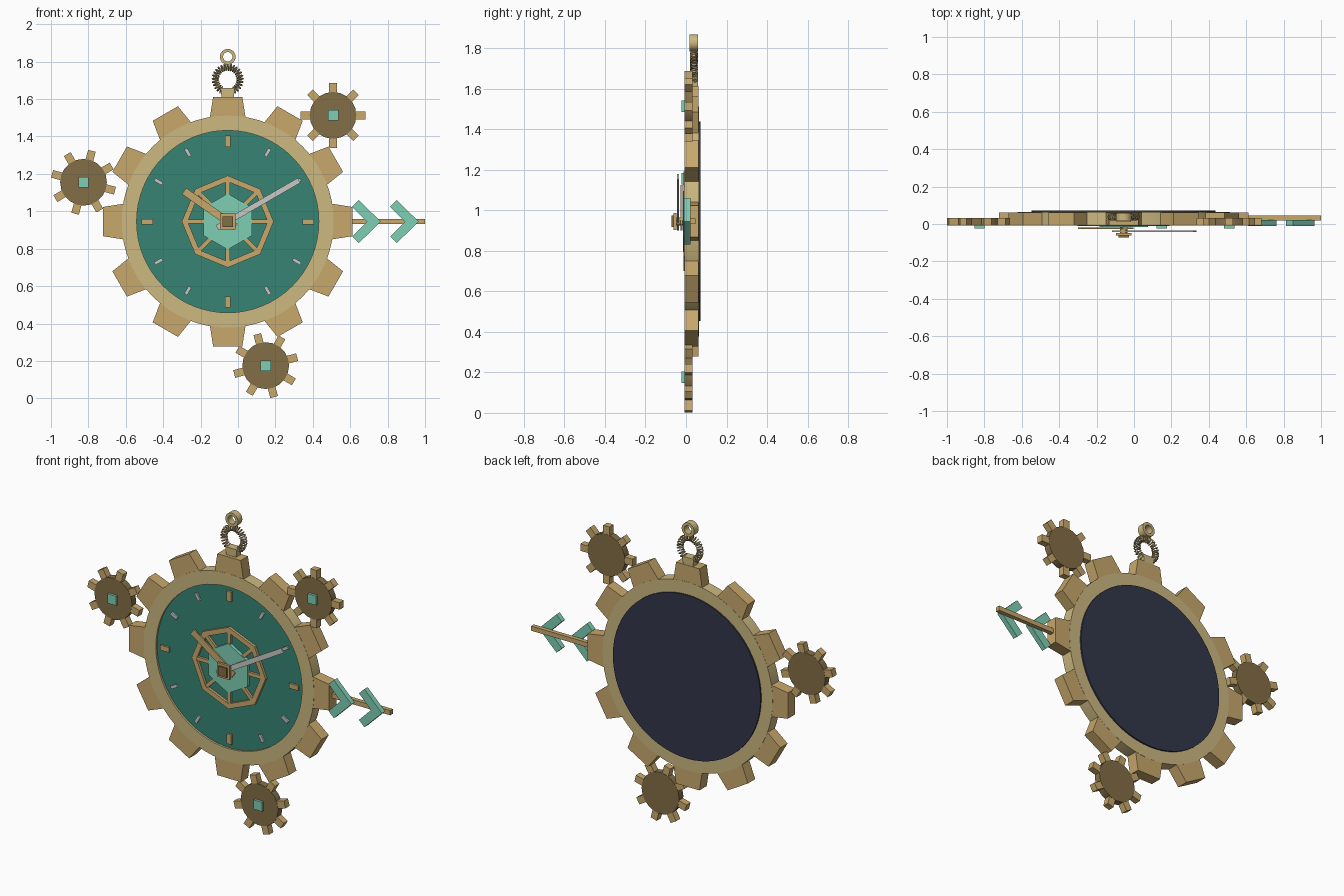
import bpy, bmesh
from math import sin, cos, pi, radians

cube = bpy.data.objects.get("Cube")
if cube:
    bpy.data.objects.remove(cube)

CX, CZ = -0.055, 0.945          # clock centre
FRONT, BACK = -0.008, 0.063     # body depth


def material(name, r, g, b):
    lin = [((c / 255 + 0.055) / 1.055) ** 2.4 for c in (r, g, b)] + [1]
    m = bpy.data.materials.new(name)
    m.use_nodes = True
    m.diffuse_color = lin
    m.node_tree.nodes["Principled BSDF"].inputs["Base Color"].default_value = lin
    return m


PALE = material("pale brass", 204, 184, 128)
GOLD = material("warm brass", 200, 168, 108)
BROWN = material("dark bronze", 132, 110, 71)
TEAL = material("deep teal", 54, 132, 116)
MINT = material("mint", 127, 207, 181)
SILVER = material("silver", 200, 200, 198)
NAVY = material("navy", 50, 54, 74)


def finish(bm, name, mat, smooth):
    bmesh.ops.recalc_face_normals(bm, faces=bm.faces)
    me = bpy.data.meshes.new(name)
    bm.to_mesh(me)
    bm.free()
    me.materials.append(mat)
    ob = bpy.data.objects.new(name, me)
    bpy.context.collection.objects.link(ob)
    if smooth:
        bpy.ops.object.select_all(action='DESELECT')
        ob.select_set(True)
        bpy.context.view_layer.objects.active = ob
        bpy.ops.object.shade_smooth_by_angle(angle=radians(30))
    return ob


def prisms(name, outlines, y0, y1, mat, smooth=False):
    """Extrude (x, z) outlines from y0 to y1 as one object."""
    bm = bmesh.new()
    for pts in outlines:
        a = [bm.verts.new((x, y0, z)) for x, z in pts]
        b = [bm.verts.new((x, y1, z)) for x, z in pts]
        bm.faces.new(a)
        bm.faces.new(b[::-1])
        for i in range(len(a)):
            j = (i + 1) % len(a)
            bm.faces.new((a[i], b[i], b[j], a[j]))
    return finish(bm, name, mat, smooth)


def annulus(name, c, r0, r1, n, y0, y1, mat):
    bm = bmesh.new()
    loops = [[bm.verts.new((x, y, z)) for x, z in polygon(c, r, n)]
             for r, y in ((r0, y0), (r1, y0), (r1, y1), (r0, y1))]
    for k in range(4):
        a, b = loops[k], loops[(k + 1) % 4]
        for i in range(n):
            j = (i + 1) % n
            bm.faces.new((a[i], a[j], b[j], b[i]))
    return finish(bm, name, mat, True)


def polygon(c, r, n, turn=90):
    return [(c[0] + r * cos(radians(turn) + 2 * pi * i / n),
             c[1] + r * sin(radians(turn) + 2 * pi * i / n)) for i in range(n)]


def bar(c, deg, r0, r1, w0, w1=None):
    """Radial bar from r0 to r1 with half widths w0 and w1."""
    w1 = w0 if w1 is None else w1
    ca, sa = cos(radians(deg)), sin(radians(deg))
    return [(c[0] + r * ca - w * sa, c[1] + r * sa + w * ca)
            for r, w in ((r0, -w0), (r1, -w1), (r1, w1), (r0, w0))]


def box(x, z, hx, hz):
    return [(x - hx, z - hz), (x + hx, z - hz), (x + hx, z + hz), (x - hx, z + hz)]


C = (CX, CZ)

# Main gear body
annulus("case_ring", C, 0.487, 0.567, 64, FRONT, BACK, PALE)
prisms("case_teeth", [bar(C, a, 0.54, 0.667, 0.098, 0.078) for a in range(0, 360, 30)],
       FRONT + 0.001, BACK - 0.001, GOLD)
prisms("clock_face", [polygon(C, 0.49, 64)], 0.004, 0.05, TEAL, True)
prisms("back_plate", [polygon(C, 0.492, 64)], 0.05, 0.072, NAVY, True)

# Hour marks
prisms("quarter_marks", [bar(C, a, 0.4, 0.46, 0.015) for a in range(0, 360, 90)],
       -0.008, 0.01, GOLD)
prisms("hour_marks", [bar(C, a, 0.403, 0.45, 0.009)
                      for a in range(0, 360, 30) if a % 90], -0.006, 0.01, SILVER)

# Spoked wheel and centre plate
outer, inner = polygon(C, 0.246, 8), polygon(C, 0.214, 8)
rim = [[outer[i], outer[(i + 1) % 8], inner[(i + 1) % 8], inner[i]] for i in range(8)]
prisms("wheel_rim", rim, -0.012, 0.01, GOLD)
prisms("wheel_spokes", [bar(C, a, 0.05, 0.225, 0.011) for a in range(0, 360, 45)],
       -0.01, 0.01, GOLD)
prisms("centre_plate", [polygon(C, 0.15, 6)], -0.016, 0.01, MINT)

# Hands and hub
prisms("hour_hand", [bar(C, 145, -0.05, 0.285, 0.02)], -0.026, -0.018, GOLD)
prisms("minute_hand", [bar(C, 30, -0.065, 0.44, 0.015)], -0.044, -0.035, SILVER)
prisms("hub_axle", [polygon(C, 0.02, 12)], -0.06, 0.01, GOLD, True)
prisms("hub_block", [box(CX, CZ, 0.042, 0.042)], -0.062, -0.047, GOLD)
prisms("hub_cap", [box(CX, CZ, 0.028, 0.028)], -0.072, -0.06, BROWN)

# Satellite gears
for side, c, turn in (("right", (0.508, 1.513), 0),
                      ("left", (-0.826, 1.155), -15),
                      ("lower", (0.148, 0.175), 15)):
    prisms(side + "_gear_disc", [polygon(c, 0.125, 20)], FRONT, 0.033, BROWN, True)
    prisms(side + "_gear_teeth", [bar(c, turn + 45 * i, 0.115, 0.174, 0.021)
                                  for i in range(8)], FRONT + 0.001, 0.032, GOLD)
    prisms(side + "_gear_jewel", [box(*c, 0.028, 0.028)], -0.023, 0, MINT)

# Side arrow
prisms("arrow_shaft", [box(0.8, CZ, 0.2, 0.014)], 0.02, 0.046, GOLD)
chevrons = []
for tip in (0.763, 0.966):
    for s in (1, -1):
        chevrons.append([(tip, CZ), (tip - 0.117, CZ + s * 0.115),
                         (tip - 0.153, CZ + s * 0.08), (tip - 0.073, CZ)])
prisms("arrow_chevrons", chevrons, -0.01, 0.021, MINT)

# Hanger: stem, coil spring and loop
prisms("hanger_stem", [bar((CX, 0), 90, 1.6, 1.658, 0.032, 0.038)], 0.012, 0.06, PALE)
curve = bpy.data.curves.new("coil_spring", 'CURVE')
curve.dimensions = '3D'
curve.bevel_depth = 0.004
curve.bevel_resolution = 0
spline = curve.splines.new('POLY')
TURNS, STEPS = 24, 10
spline.points.add(TURNS * STEPS)
for i, p in enumerate(spline.points):
    t = i / (TURNS * STEPS)
    a, b = radians(-60 + 300 * t), 2 * pi * TURNS * t
    r = 0.066 + 0.017 * cos(b)
    p.co = (CX + r * cos(a), 0.039 + 0.017 * sin(b), 1.705 + r * sin(a), 1)
curve.materials.append(PALE)
spring = bpy.data.objects.new("coil_spring", curve)
bpy.context.collection.objects.link(spring)
bpy.ops.object.select_all(action='DESELECT')
spring.select_set(True)
bpy.context.view_layer.objects.active = spring
bpy.ops.object.convert(target='MESH')
prisms("hanger_link", [box(CX, 1.775, 0.005, 0.015)], 0.03, 0.048, PALE)
annulus("hanger_loop", (CX, 1.826), 0.025, 0.042, 24, 0.018, 0.06, PALE)
